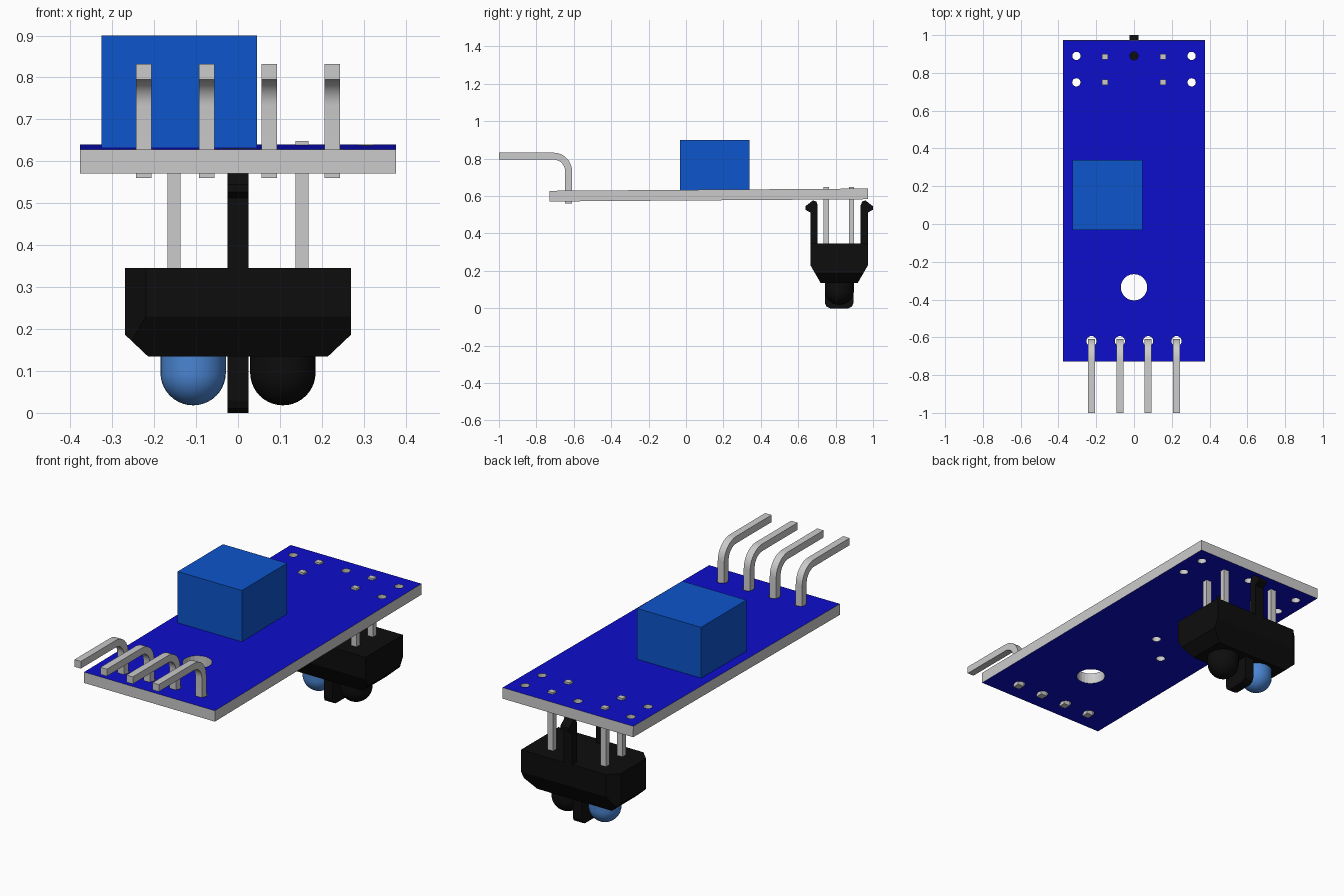
import bpy, bmesh, math
from mathutils import Vector

if "Cube" in bpy.data.objects:
    bpy.data.objects.remove(bpy.data.objects["Cube"])


def material(name, rgb):
    m = bpy.data.materials.new(name)
    m.diffuse_color = (*rgb, 1)
    m.use_nodes = True
    m.node_tree.nodes["Principled BSDF"].inputs["Base Color"].default_value = m.diffuse_color
    return m


GREY = material("light grey metal", (0.6, 0.6, 0.6))
BOARD = material("deep blue board", (0.004, 0.004, 0.6))
TRIM = material("mid blue plastic", (0.004, 0.09, 0.6))
BLACK = material("black plastic", (0.004, 0.004, 0.004))
LENS = material("light blue lens", (0.07, 0.24, 0.66))


def finish(name, bm, mat, smooth=False):
    bmesh.ops.recalc_face_normals(bm, faces=bm.faces[:])
    me = bpy.data.meshes.new(name)
    bm.to_mesh(me)
    bm.free()
    ob = bpy.data.objects.new(name, me)
    bpy.context.collection.objects.link(ob)
    if mat:
        me.materials.append(mat)
    bpy.ops.object.select_all(action='DESELECT')
    ob.select_set(True)
    bpy.context.view_layer.objects.active = ob
    if smooth:
        bpy.ops.object.shade_smooth_by_angle(angle=math.radians(35))
    return ob


def prism_bm(profile, x, width):
    """Extrude a (y, z) profile along x, centred on x."""
    bm = bmesh.new()
    f = bm.faces.new([bm.verts.new((x - width / 2, y, z)) for y, z in profile])
    ext = bmesh.ops.extrude_face_region(bm, geom=[f])['geom']
    verts = [v for v in ext if isinstance(v, bmesh.types.BMVert)]
    bmesh.ops.translate(bm, verts=verts, vec=(width, 0, 0))
    return bm


def rect(y0, y1, z0, z1):
    return [(y0, z0), (y1, z0), (y1, z1), (y0, z1)]


# Circuit board: drilled slab, blue faces and grey edges, very slightly tilted
PIN_X = [-0.225, -0.075, 0.075, 0.225]
holes = [(0, -0.335, 0.07), (0, 0.89, 0.022)]
holes += [(x, -0.62, 0.027) for x in PIN_X]
holes += [(s * 0.305, y, 0.022) for s in (-1, 1) for y in (0.75, 0.89)]
holes += [(-0.017, 0.154, 0.022), (-0.156, 0.02, 0.022), (-0.156, 0.288, 0.022)]
CY, CZ = 0.122, 0.6055
bm = bmesh.new()
for x, y, r in holes:
    made = bmesh.ops.create_cone(bm, cap_ends=True, segments=24, radius1=r, radius2=r, depth=0.3)
    bmesh.ops.translate(bm, verts=made['verts'], vec=(x, y - CY, 0))
cutter = finish("hole_cutter", bm, None)
cutter.hide_render = True
board = finish("circuit_board", prism_bm(rect(-0.851, 0.851, -0.0285, 0.0285), 0, 0.754), GREY)
mod = board.modifiers.new("holes", 'BOOLEAN')
mod.operation = 'DIFFERENCE'
mod.solver = 'EXACT'
mod.object = cutter
bpy.ops.object.modifier_apply(modifier=mod.name)
bpy.data.objects.remove(cutter)
board.data.materials.clear()
board.data.materials.append(GREY)
board.data.materials.append(BOARD)
for p in board.data.polygons:
    p.material_index = 1 if abs(p.normal.z) > 0.9 else 0
board.location = (0, CY, CZ)
board.rotation_euler.x = math.atan(0.012 / 1.7)

# Adjustment block
finish("trimmer_block", prism_bm(rect(-0.033, 0.34, 0.633, 0.90), -0.14, 0.37), TRIM)

# Right-angle header pins
T, RO = 0.037, 0.1
yc, zc = -0.609 - RO, 0.832 - RO


def arc(r):
    return [(yc + r * math.cos(i * math.pi / 16), zc + r * math.sin(i * math.pi / 16)) for i in range(9)]


bent = [(-0.609, 0.56)] + arc(RO) + [(-1, 0.832), (-1, 0.832 - T)]
bent += arc(RO - T)[::-1] + [(-0.609 - T, 0.56)]
for i, x in enumerate(PIN_X):
    finish(f"header_pin_{i + 1}", prism_bm(bent, x, T), GREY, True)

# Sensor body: tapered block with cut corners
body = [(0.665, 0.345), (0.665, 0.23), (0.72, 0.135), (0.918, 0.135), (0.973, 0.23), (0.973, 0.345)]
bm = prism_bm(body, 0, 0.54)
cuts = [((s * 0.27, 0.82, 0.187), (s * 0.052, 0, -0.055)) for s in (-1, 1)]
cuts += [((-0.22, y, 0.2), (-1, s, 0)) for y, s in ((0.665, -1), (0.973, 1))]
for co, no in cuts:
    bmesh.ops.bisect_plane(bm, geom=bm.verts[:] + bm.edges[:] + bm.faces[:], dist=1e-5,
                           plane_co=co, plane_no=Vector(no).normalized(), clear_outer=True)
    bmesh.ops.holes_fill(bm, edges=[e for e in bm.edges if e.is_boundary], sides=0)
finish("sensor_body", bm, BLACK)

# Divider between the lenses
div = [(0.742, 0.14), (0.742, 0.03), (0.75, 0.01), (0.77, 0), (0.868, 0), (0.888, 0.01), (0.896, 0.03), (0.896, 0.14)]
finish("lens_divider", prism_bm(div, 0, 0.05), BLACK)

# Domed lenses
for name, x, mat in (("emitter_lens", -0.107, LENS), ("receiver_lens", 0.107, BLACK)):
    bm = bmesh.new()
    R = 0.078
    pts = [(0, 0.15), (R, 0.15)]
    pts += [(R * math.cos(i * math.pi / 20), 0.096 - R * math.sin(i * math.pi / 20)) for i in range(10)]
    pts += [(0, 0.096 - R)]
    vs = [bm.verts.new((x + r, 0.82, z)) for r, z in pts]
    es = [bm.edges.new(p) for p in zip(vs, vs[1:])]
    bmesh.ops.spin(bm, geom=vs + es, cent=(x, 0.82, 0), axis=(0, 0, 1), angle=2 * math.pi, steps=32)
    bmesh.ops.remove_doubles(bm, verts=bm.verts[:], dist=1e-4)
    finish(name, bm, mat, True)

# Barbed clips, front and back
clip = [(-0.115, 0.34), (-0.154, 0.34), (-0.154, 0.512), (-0.181, 0.527), (-0.181, 0.545),
        (-0.14, 0.577), (-0.122, 0.57), (-0.115, 0.55)]
for name, s in (("front_clip", 1), ("back_clip", -1)):
    finish(name, prism_bm([(0.819 + s * y, z) for y, z in clip], 0, 0.05), BLACK)

# Sensor legs through the board
for i, (x, y) in enumerate((x, y) for x in (-0.153, 0.153) for y in (0.75, 0.885)):
    finish(f"sensor_leg_{i + 1}", prism_bm(rect(y - 0.014, y + 0.014, 0.34, 0.649), x, 0.031), GREY)
